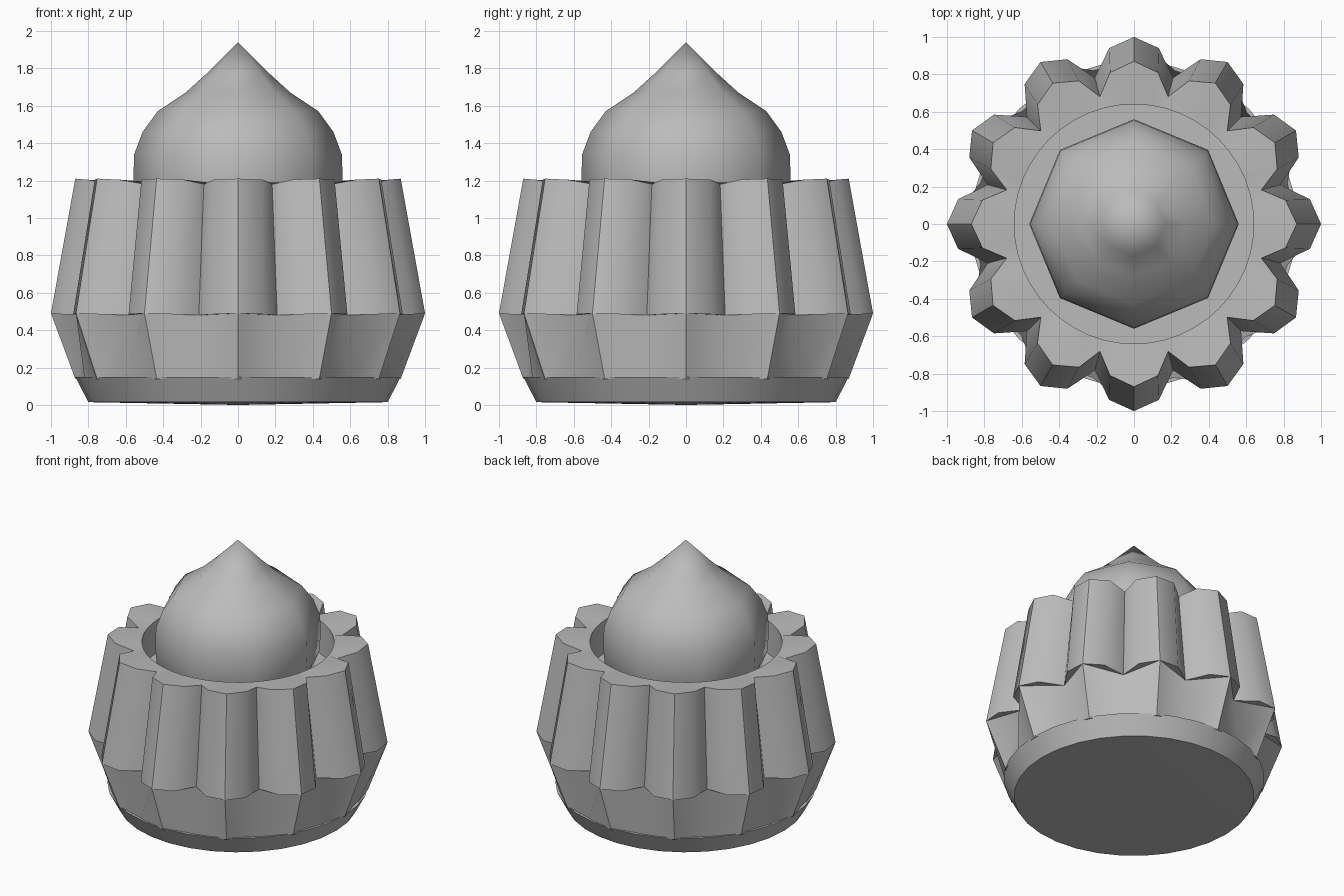
import bpy, bmesh, math

cube = bpy.data.objects.get("Cube")
if cube:
    bpy.data.objects.remove(cube)

grey = bpy.data.materials.new("plain grey")
grey.use_nodes = True
grey.diffuse_color = (0.5, 0.5, 0.5, 1)
grey.node_tree.nodes["Principled BSDF"].inputs["Base Color"].default_value = (0.5, 0.5, 0.5, 1)

FLUTES = 12


def polar(bm, radius, degrees, z):
    a = math.radians(degrees)
    return bm.verts.new((radius * math.cos(a), radius * math.sin(a), z))


def fluted_ring(bm, points):
    """Repeat (radius, angle, z) points once per flute."""
    step = 360 / FLUTES
    return [polar(bm, r, i * step + a, z) for i in range(FLUTES) for r, a, z in points]


def circle(bm, radius, z, sides):
    return [polar(bm, radius, i * 360 / sides, z) for i in range(sides)]


def bridge(bm, lower, upper):
    n = len(lower)
    for i in range(n):
        j = (i + 1) % n
        bm.faces.new((lower[i], lower[j], upper[j], upper[i]))


def finish(bm, name, angle):
    bmesh.ops.recalc_face_normals(bm, faces=bm.faces)
    mesh = bpy.data.meshes.new(name)
    bm.to_mesh(mesh)
    bm.free()
    mesh.materials.append(grey)
    obj = bpy.data.objects.new(name, mesh)
    bpy.context.collection.objects.link(obj)
    bpy.ops.object.select_all(action="DESELECT")
    obj.select_set(True)
    bpy.context.view_layer.objects.active = obj
    bpy.ops.object.shade_smooth_by_angle(angle=math.radians(angle))
    return obj


def lathe(name, profile, sides, angle):
    """Revolve a (radius, z) profile; zero radius makes a pole."""
    bm = bmesh.new()
    previous = None
    for r, z in profile:
        ring = [bm.verts.new((0, 0, z))] if r == 0 else circle(bm, r, z, sides)
        if previous:
            if len(previous) == len(ring):
                bridge(bm, previous, ring)
            else:
                pole, rim = sorted((previous, ring), key=len)
                for i in range(sides):
                    bm.faces.new((pole[0], rim[i], rim[(i + 1) % sides]))
        previous = ring
    return finish(bm, name, angle)


# Fluted cup: pointed ribs above, simple pleats below, round well inside
bm = bmesh.new()
foot = fluted_ring(bm, [(0.87, 0, 0.14), (0.85, 15, 0.14)])
waist = fluted_ring(bm, [(1.0, 0, 0.49), (0.95, 8, 0.485), (0.81, 15, 0.48), (0.95, 22, 0.485)])
rim = fluted_ring(bm, [(0.87, 0, 1.21), (0.82, 9, 1.205), (0.705, 15, 1.18), (0.82, 21, 1.205)])
well_top = circle(bm, 0.64, 1.19, 4 * FLUTES)
well_floor = circle(bm, 0.64, 0.95, 4 * FLUTES)
bridge(bm, foot, waist[::2])
for i in range(0, len(waist), 2):
    bm.faces.new((waist[i], waist[i + 1], waist[(i + 2) % len(waist)]))
bridge(bm, waist, rim)
bridge(bm, rim, well_top)
bridge(bm, well_top, well_floor)
bm.faces.new(well_floor)
bm.faces.new(foot)
finish(bm, "fluted_cup", 46)

# Tapered round base
lathe("base", [(0, 0), (0.8, 0.015), (0.87, 0.15), (0, 0.15)], 32, 35)

# Eight-sided onion dome sitting in the well
lathe("onion_dome", [(0.5, 0.95), (0.55, 1.08), (0.56, 1.2), (0.555, 1.34), (0.51, 1.46),
                     (0.43, 1.57), (0.28, 1.67), (0.17, 1.77), (0, 1.94)], 8, 80)
